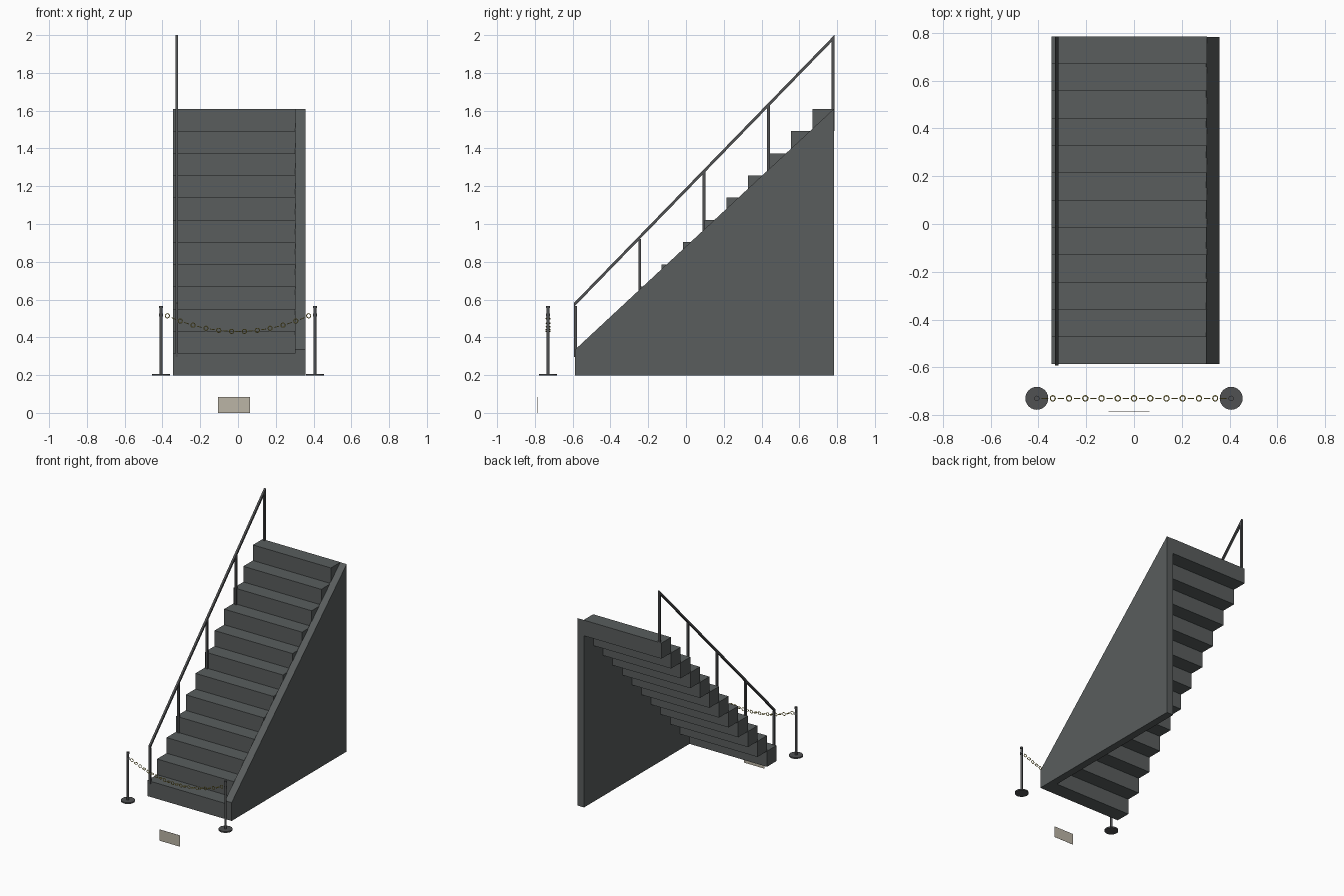
import bpy
import bmesh
import math
from mathutils import Matrix, Vector

cube = bpy.data.objects.get("Cube")
if cube:
    bpy.data.objects.remove(cube, do_unlink=True)


def material(name, rgb):
    mat = bpy.data.materials.new(name)
    mat.use_nodes = True
    color = (*rgb, 1)
    mat.diffuse_color = color
    mat.node_tree.nodes["Principled BSDF"].inputs["Base Color"].default_value = color
    return mat


STONE = material("dark grey stone", (0.1, 0.11, 0.11))
METAL = material("dark metal", (0.08, 0.083, 0.085))
YELLOW = material("chain yellow", (0.55, 0.46, 0.1))
BEIGE = material("beige plate", (0.5, 0.46, 0.38))


def finish(bm, name, mat, smooth=False):
    bmesh.ops.recalc_face_normals(bm, faces=bm.faces)
    mesh = bpy.data.meshes.new(name)
    bm.to_mesh(mesh)
    bm.free()
    mesh.materials.append(mat)
    obj = bpy.data.objects.new(name, mesh)
    bpy.context.collection.objects.link(obj)
    if smooth:
        bpy.ops.object.select_all(action="DESELECT")
        obj.select_set(True)
        bpy.context.view_layer.objects.active = obj
        bpy.ops.object.shade_smooth_by_angle(angle=math.radians(40))
    return obj


def add_box(bm, low, high):
    low, high = Vector(low), Vector(high)
    place = Matrix.Translation((low + high) / 2) @ Matrix.Diagonal((*(high - low), 1))
    bmesh.ops.create_cube(bm, size=1, matrix=place)


def add_side_profile(bm, points, x0, x1):
    """Extrude a (y, z) outline across x."""
    face = bm.faces.new([bm.verts.new((x0, y, z)) for y, z in points])
    grown = bmesh.ops.extrude_face_region(bm, geom=[face])["geom"]
    verts = [v for v in grown if isinstance(v, bmesh.types.BMVert)]
    bmesh.ops.translate(bm, verts=verts, vec=(x1 - x0, 0, 0))


def add_disc(bm, x, y, z0, z1, radius, sides=24):
    bmesh.ops.create_cone(bm, cap_ends=True, segments=sides, radius1=radius, radius2=radius,
                          depth=z1 - z0, matrix=Matrix.Translation((x, y, (z0 + z1) / 2)))


STEPS = 12
FLOOR, TOP = 0.197, 1.61
FRONT, BACK = -0.587, 0.785
RISE, TREAD = (TOP - FLOOR) / STEPS, (BACK - FRONT) / STEPS

# Stair blocks, each one tread deep and one rise high
bm = bmesh.new()
for i in range(STEPS):
    y, z = FRONT + i * TREAD, FLOOR + i * RISE
    add_box(bm, (-0.345, y, z), (0.305, y + TREAD, z + RISE))
finish(bm, "steps", STONE)

# Solid sloping wall on the left side
bm = bmesh.new()
add_side_profile(bm, [(FRONT, FLOOR), (BACK - 0.002, FLOOR), (BACK - 0.002, TOP), (FRONT, 0.335)],
                 0.302, 0.358)
finish(bm, "side_wall", STONE)

# Handrail and its posts on the right side
RAIL_X, HALF = -0.324, 0.0075
RAIL_LOW, RAIL_HIGH = 0.582, 2.0
bm = bmesh.new()
y0, y1 = FRONT - 0.006, BACK
add_side_profile(bm, [(y0, RAIL_LOW - 0.021), (y1, RAIL_HIGH - 0.021), (y1, RAIL_HIGH), (y0, RAIL_LOW)],
                 RAIL_X - HALF, RAIL_X + HALF)
finish(bm, "handrail", METAL)

bm = bmesh.new()
for i in range(5):
    t = i / 4
    y = y0 + HALF + t * (y1 - y0 - 2 * HALF)
    base = FLOOR + 3 * i * RISE if i else FLOOR + RISE - 0.02
    head = RAIL_LOW + t * (RAIL_HIGH - RAIL_LOW) - 0.015
    add_box(bm, (RAIL_X - HALF, y - HALF, base), (RAIL_X + HALF, y + HALF, head))
finish(bm, "handrail_posts", METAL)

# Barrier stands in front of the stairs
STAND_X, STAND_Y = 0.407, -0.73
for side, name in ((1, "left_stand"), (-1, "right_stand")):
    bm = bmesh.new()
    x = side * STAND_X
    add_disc(bm, x, STAND_Y, FLOOR, FLOOR + 0.01, 0.048)
    add_disc(bm, x, STAND_Y, FLOOR + 0.01, 0.555, 0.0085, 16)
    add_disc(bm, x, STAND_Y, 0.555, 0.567, 0.011, 16)
    add_disc(bm, x, STAND_Y, 0.51, 0.525, 0.011, 16)
    finish(bm, name, METAL, True)


def add_ring(bm, matrix, major=0.0112, minor=0.0025, around=16, tube=6):
    loops = []
    for i in range(around):
        a = math.tau * i / around
        loop = []
        for j in range(tube):
            b = math.tau * j / tube
            r = major + minor * math.cos(b)
            loop.append(bm.verts.new(matrix @ Vector((r * math.cos(a), r * math.sin(a), minor * math.sin(b)))))
        loops.append(loop)
    for i in range(around):
        here, there = loops[i], loops[(i + 1) % around]
        for j in range(tube):
            k = (j + 1) % tube
            bm.faces.new((here[j], there[j], there[k], here[k]))


# Sagging chain, its links turned alternately upright and flat
LINKS, SPAN, SAG = 23, 0.374, 0.083
bm = bmesh.new()
for i in range(LINKS):
    u = 2 * i / (LINKS - 1) - 1
    slope = math.atan(2 * SAG * u / SPAN)
    place = Matrix.Translation((u * SPAN, STAND_Y, 0.431 + SAG * u * u))
    turn = Matrix.Rotation(-slope, 4, "Y")
    if i % 2 == 0:
        turn = turn @ Matrix.Rotation(math.pi / 2, 4, "X")
    add_ring(bm, place @ turn)
finish(bm, "chain", YELLOW, True)

# Thin upright plate below the front
bm = bmesh.new()
add_box(bm, (-0.106, -0.785, 0), (0.064, -0.784, 0.085))
finish(bm, "front_plate", BEIGE)
